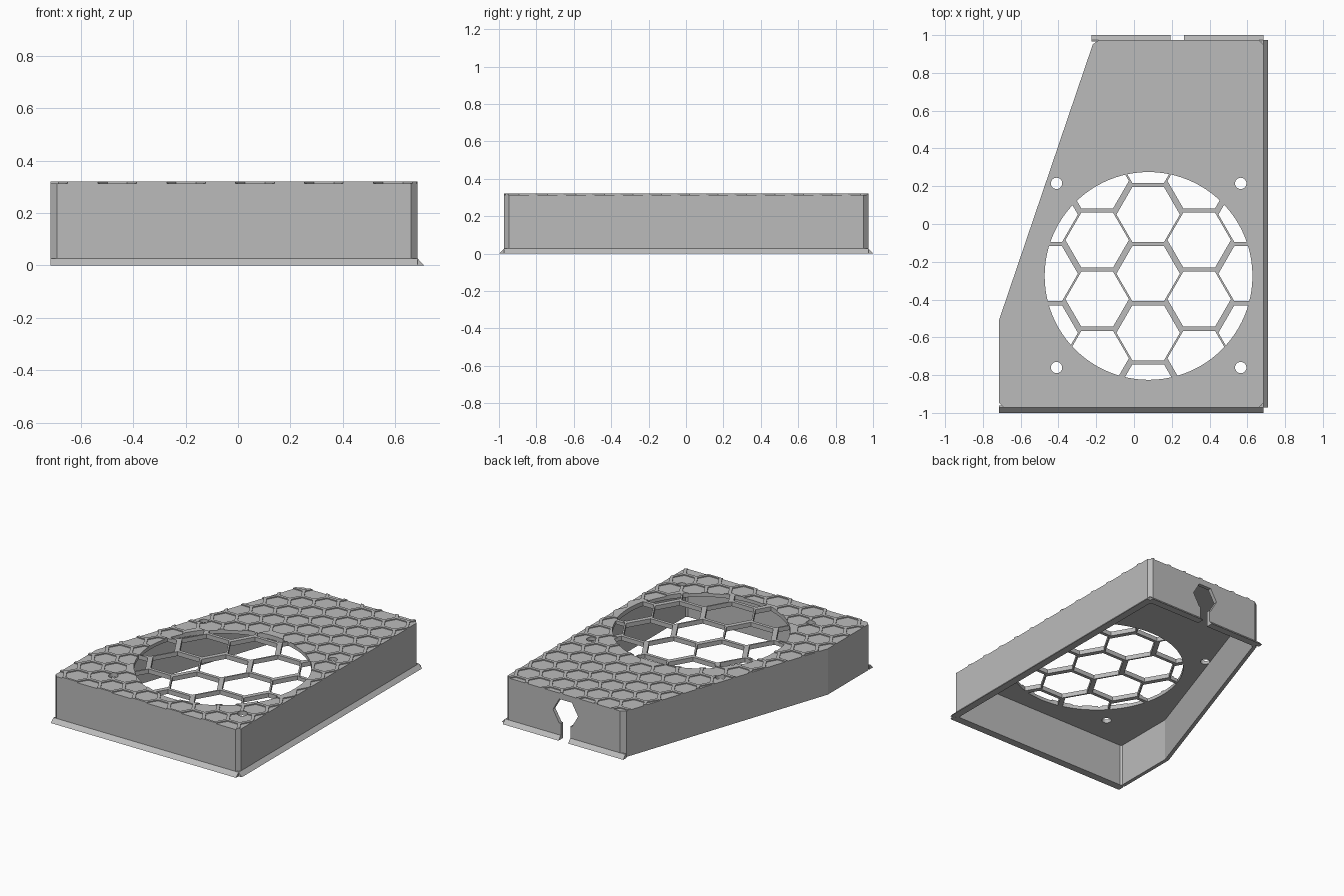
import bpy, bmesh, math
from mathutils import Vector
from mathutils.geometry import intersect_line_line_2d, intersect_point_line

if "Cube" in bpy.data.objects:
    bpy.data.objects.remove(bpy.data.objects["Cube"], do_unlink=True)

GREY = (0.5, 0.5, 0.5, 1.0)
grey = bpy.data.materials.new("plain_grey")
grey.use_nodes = True
grey.diffuse_color = GREY
for node in grey.node_tree.nodes:
    if node.type == 'BSDF_PRINCIPLED':
        node.inputs["Base Color"].default_value = GREY

HEIGHT, PLATE, WALL = 0.32, 0.03, 0.025


def prisms(name, outlines, low, high, place=lambda a, b, c: (a, b, c)):
    """One object holding a straight prism for every 2D outline."""
    bm = bmesh.new()
    for outline in outlines:
        ends = [[bm.verts.new(place(p[0], p[1], h)) for p in outline]
                for h in (low, high)]
        bm.faces.new(ends[0])
        bm.faces.new(ends[1])
        for i in range(len(outline)):
            j = (i + 1) % len(outline)
            bm.faces.new((ends[0][i], ends[0][j], ends[1][j], ends[1][i]))
    bmesh.ops.recalc_face_normals(bm, faces=bm.faces)
    mesh = bpy.data.meshes.new(name)
    bm.to_mesh(mesh)
    bm.free()
    mesh.materials.append(grey)
    obj = bpy.data.objects.new(name, mesh)
    bpy.context.collection.objects.link(obj)
    return obj


def ngon(x, y, radius, sides):
    return [(x + radius * math.cos(math.tau * i / sides),
             y + radius * math.sin(math.tau * i / sides)) for i in range(sides)]


def combine(obj, cutter, operation='DIFFERENCE'):
    """Apply a boolean and discard the cutter."""
    cutter.hide_render = True
    mod = obj.modifiers.new("cut", 'BOOLEAN')
    mod.operation, mod.solver, mod.object = operation, 'EXACT', cutter
    bpy.context.view_layer.update()
    graph = bpy.context.evaluated_depsgraph_get()
    mesh = bpy.data.meshes.new_from_object(obj.evaluated_get(graph))
    obj.modifiers.clear()
    obj.data = mesh
    bpy.data.objects.remove(cutter, do_unlink=True)


def chamfered(corners, skip, size):
    """Cut every corner except the listed ones."""
    out = []
    for i, corner in enumerate(corners):
        p = Vector(corner)
        if i in skip:
            out.append(p)
            continue
        for other in (corners[i - 1], corners[(i + 1) % len(corners)]):
            out.append(p + (Vector(other) - p).normalized() * size)
    return out


def inset(outline, d):
    """Move each edge of a counter-clockwise outline inwards."""
    lines = []
    for i, p in enumerate(outline):
        q = outline[(i + 1) % len(outline)]
        along = (q - p).normalized()
        shift = Vector((-along.y, along.x)) * d
        lines.append((p + shift - along, q + shift + along))
    return [intersect_line_line_2d(*lines[i - 1], *lines[i])
            for i in range(len(lines))]


# Housing shell, open underneath
left, right, front, back = -0.715, 0.685, -0.972, 0.975
outline = chamfered([(left, front), (right, front), (right, back),
                     (-0.21, back), (left, -0.51)], {4}, 0.025)
housing = prisms("housing", [outline], 0, HEIGHT)
combine(housing, prisms("cavity", [inset(outline, WALL)], -0.1, HEIGHT - PLATE))

# Shallow honeycomb pattern in the top
fan_x, fan_y, fan_r = 0.077, -0.275, 0.55
col, pitch = 0.1315, 0.152
cells = []
for i in range(-6, 6):
    for j in range(-1, 14):
        x = 0.065 + i * col
        y = front + 0.004 + (j + 0.5 * (i % 2)) * pitch
        if math.hypot(x - fan_x, y - fan_y) > fan_r - 0.02:
            cells.append(ngon(x, y, 0.076, 6))
combine(housing, prisms("pattern_cutter", cells, HEIGHT - 0.007, HEIGHT + 0.1))

# Round fan opening, leaving a honeycomb grille
cells = []
for i in range(-2, 3):
    for j in range(-3, 4):
        shift = -0.135 if i % 2 else 0.05
        cells.append(ngon(0.075 + i * 0.27, shift + 0.05 * (i % 2) + j * 0.313,
                          0.168, 6))
grille = prisms("grille_cutter", cells, 0.2, 0.5)
combine(grille, prisms("fan_circle", [ngon(fan_x, fan_y, fan_r, 96)], 0.22, 0.45),
        'INTERSECT')
combine(housing, grille)

# Screw holes around the fan
holes = [ngon(x, y, 0.03, 32) for x in (-0.41, 0.565) for y in (-0.76, 0.215)]
combine(housing, prisms("screw_hole_cutter", holes, 0.2, 0.5))

# Cable hole and slot in the back wall
slot_x, slot_w = 0.228, 0.036


def upright(a, b, c):
    return (a, c, b)


combine(housing, prisms("cable_hole_cutter", [ngon(slot_x, 0.19, 0.095, 6)],
                        0.9, 1.1, upright))
slot = [(slot_x - slot_w, -0.1), (slot_x + slot_w, -0.1),
        (slot_x + slot_w, 0.18), (slot_x - slot_w, 0.18)]
combine(housing, prisms("slot_cutter", [slot], 0.89, 1.12, upright))


# Wedge flanges along the foot of three walls
def wedge(inner, outer):
    deep = inner + (inner - outer) * 0.4
    return [(deep, 0), (outer, 0), (inner, 0.027), (deep, 0.027)]


def along_x(a, b, c):
    return (c, a, b)


prisms("front_flange", [wedge(front, -1)], left, right, along_x)
prisms("left_flange", [wedge(right, 0.71)], front, back, upright)
prisms("back_flange_left", [wedge(back, 1)], slot_x + slot_w, right, along_x)
prisms("back_flange_right", [wedge(back, 1)], -0.225, slot_x - slot_w, along_x)
